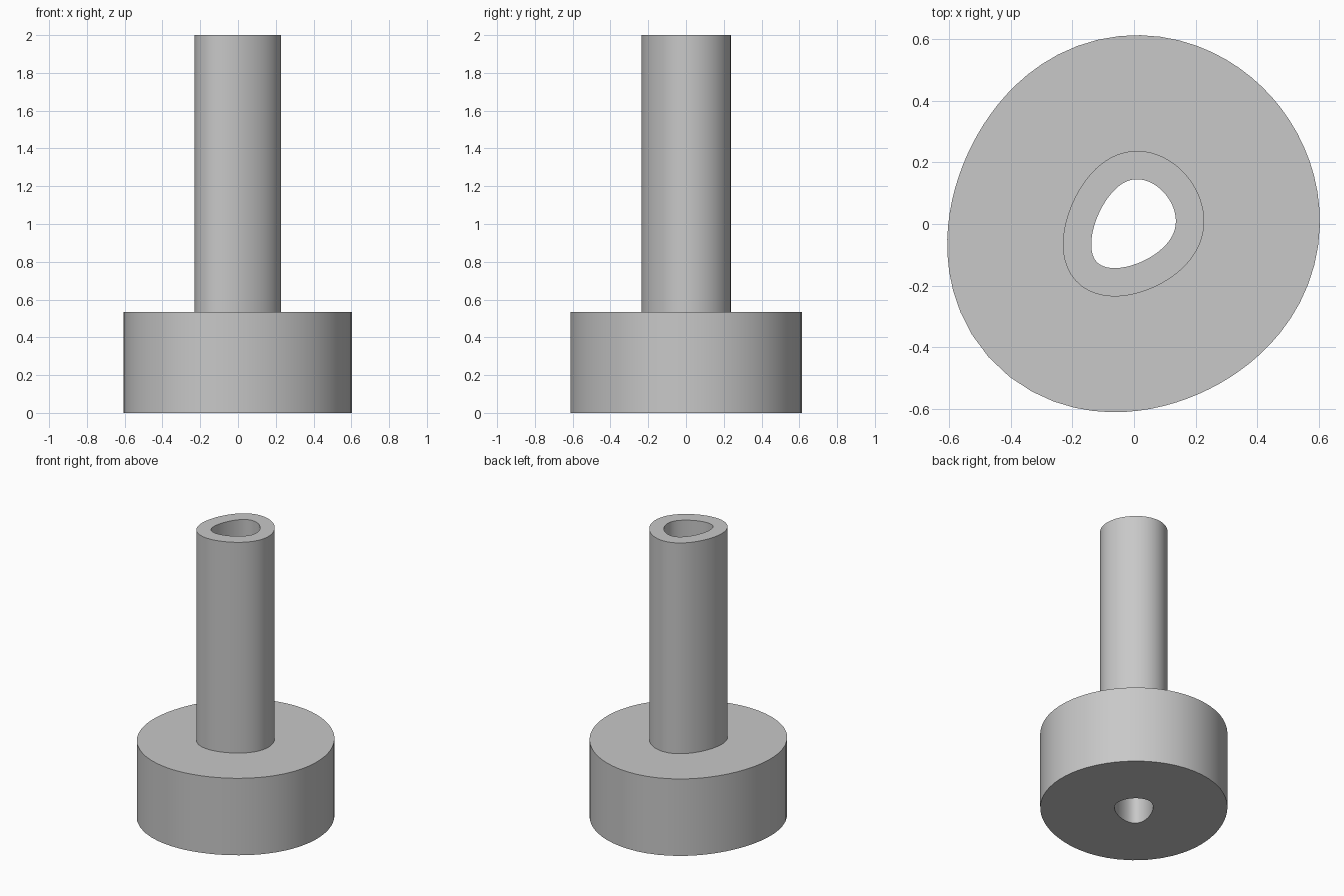
import bpy
import bmesh
import math
from mathutils import Vector
from mathutils.geometry import interpolate_bezier

cube = bpy.data.objects.get("Cube")
if cube:
    bpy.data.objects.remove(cube, do_unlink=True)

STEPS = 24
BASE_HEIGHT, TOTAL_HEIGHT = 0.535, 2.0
WALL, FLANGE = 0.092, 0.468   # outward offsets from the bore outline

# Plain grey material
grey = bpy.data.materials.new("plain_grey")
grey.use_nodes = True
colour = (0.58, 0.58, 0.58, 1.0)
grey.diffuse_color = colour
grey.node_tree.nodes["Principled BSDF"].inputs["Base Color"].default_value = colour


def bore_outline():
    """Smooth closed spline through three knots, clockwise."""
    knots = [Vector((-0.02, 0.14, 0)), Vector((0.129, -0.028, 0)), Vector((-0.122, -0.122, 0))]
    handles = [(knots[(i + 1) % 3] - knots[i - 1]) / 3 for i in range(3)]
    points = []
    for i in range(3):
        j = (i + 1) % 3
        span = interpolate_bezier(knots[i], knots[i] + handles[i],
                                  knots[j] - handles[j], knots[j], STEPS + 1)
        points += [p.to_3d() for p in span[:-1]]
    return points


def offset_outline(points, distance):
    """Move every point outward along its normal."""
    result = []
    for i, p in enumerate(points):
        tangent = (points[(i + 1) % len(points)] - points[i - 1]).normalized()
        result.append(p + distance * Vector((-tangent.y, tangent.x, 0)))
    return result


# Hollow stem and wide base, lofted as one closed wall from bore to flange
bore = bore_outline()
section = [(0, 0), (FLANGE, 0), (FLANGE, BASE_HEIGHT), (WALL, BASE_HEIGHT),
           (WALL, TOTAL_HEIGHT), (0, TOTAL_HEIGHT)]
bm = bmesh.new()
rings = [[bm.verts.new((p.x, p.y, z)) for p in offset_outline(bore, d)] for d, z in section]
for k, ring in enumerate(rings):
    above = rings[(k + 1) % len(rings)]
    for i in range(len(ring)):
        j = (i + 1) % len(ring)
        bm.faces.new((ring[i], ring[j], above[j], above[i]))
bmesh.ops.recalc_face_normals(bm, faces=bm.faces)

mesh = bpy.data.meshes.new("flanged_tube")
bm.to_mesh(mesh)
bm.free()
mesh.materials.append(grey)
tube = bpy.data.objects.new("flanged_tube", mesh)
bpy.context.collection.objects.link(tube)

# Smooth walls with crisp rims
bpy.ops.object.select_all(action="DESELECT")
tube.select_set(True)
bpy.context.view_layer.objects.active = tube
bpy.ops.object.shade_smooth_by_angle(angle=math.radians(35))
